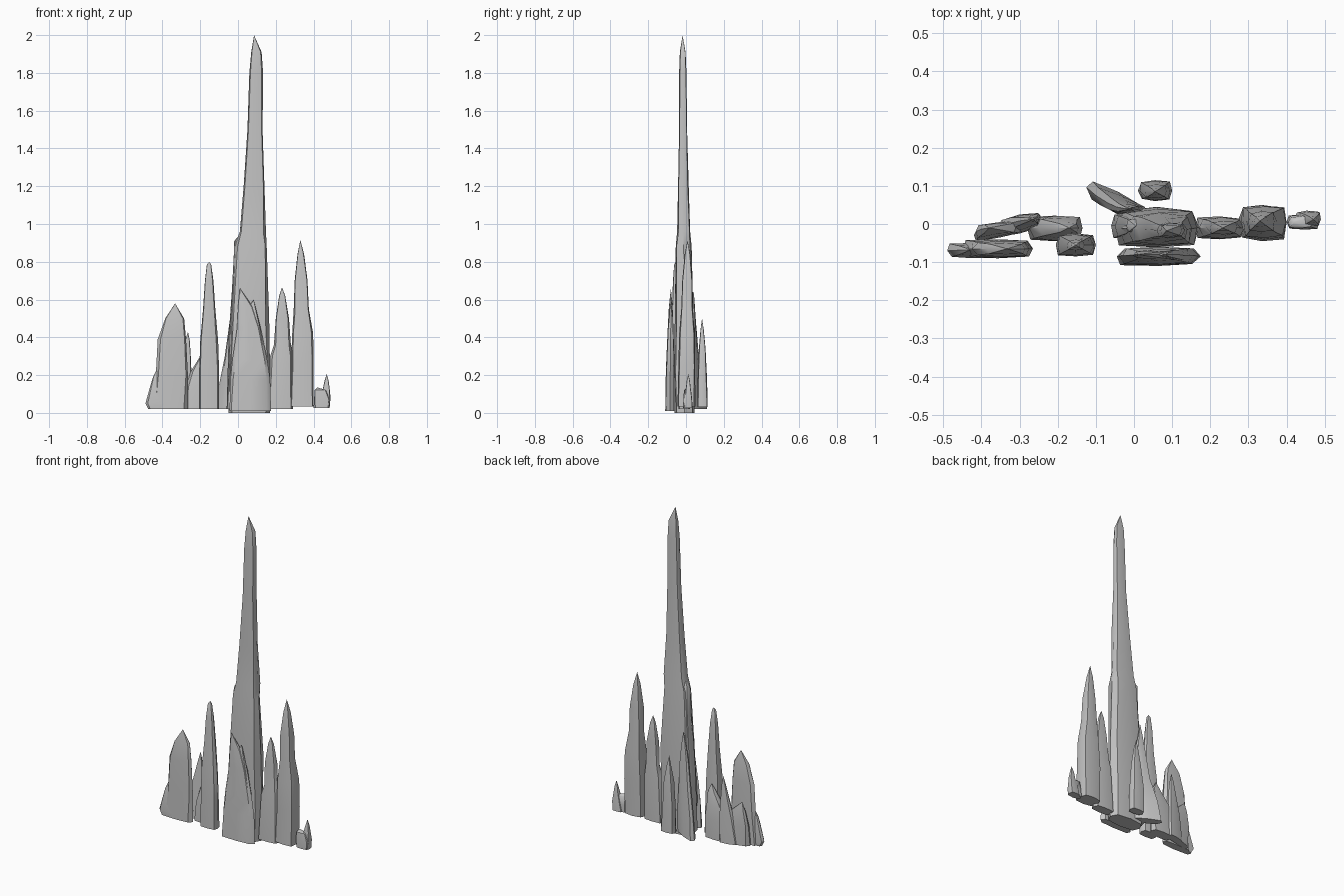
import bpy
import bmesh
import math
import random

random.seed(4)
UNIT = 0.01  # all part sizes below are in hundredths

default_cube = bpy.data.objects.get("Cube")
if default_cube:
    bpy.data.objects.remove(default_cube, do_unlink=True)

# Single stone colour
stone = bpy.data.materials.new("grey stone")
stone.use_nodes = True
stone_colour = (0.55, 0.55, 0.55, 1.0)
stone.diffuse_color = stone_colour
shader = stone.node_tree.nodes["Principled BSDF"]
shader.inputs["Base Color"].default_value = stone_colour
shader.inputs["Roughness"].default_value = 0.9

SIDES = 8


def spire(name, front, back, tip, rings, slope=0.0):
    """Tapered rock: rings are (height, left edge, right edge), tip is (x, y, z).
    front and back bound the foot in y; slope slants the foot across x."""
    bm = bmesh.new()
    foot_height, foot_left, foot_right = rings[0]
    foot_middle = (foot_left + foot_right) / 2
    widest = max(right - left for _, left, right in rings)
    loops = []
    for height, left, right in rings:
        rise = (height - foot_height) / (tip[2] - foot_height)
        middle, half = (left + right) / 2, (right - left) / 2
        depth = (back - front) / 2 * (2 * half / widest) ** 0.9
        centre = (front + back) / 2 * (1 - rise) + tip[1] * rise
        loop = []
        for k in range(SIDES):
            angle = math.tau * k / SIDES
            # diagonal corners are pushed out unevenly for a hewn look
            bulge = random.uniform(1.08, 1.3) if k % 2 else 1.0
            x = middle + half * math.cos(angle) * bulge
            y = centre + depth * math.sin(angle) * bulge
            y += slope * (x - foot_middle) * (1 - rise)
            loop.append(bm.verts.new((x * UNIT, y * UNIT, height * UNIT)))
        loops.append(loop)
    # skin between neighbouring rings
    for lower, upper in zip(loops, loops[1:]):
        for k in range(SIDES):
            n = (k + 1) % SIDES
            bm.faces.new((lower[k], lower[n], upper[n], upper[k]))
    # pointed top and flat underside
    peak = bm.verts.new([value * UNIT for value in tip])
    for k in range(SIDES):
        bm.faces.new((loops[-1][k], loops[-1][(k + 1) % SIDES], peak))
    bm.faces.new(list(reversed(loops[0])))
    bmesh.ops.recalc_face_normals(bm, faces=bm.faces[:])

    mesh = bpy.data.meshes.new(name)
    bm.to_mesh(mesh)
    bm.free()
    mesh.materials.append(stone)
    rock = bpy.data.objects.new(name, mesh)
    bpy.context.collection.objects.link(rock)
    bpy.ops.object.select_all(action="DESELECT")
    rock.select_set(True)
    bpy.context.view_layer.objects.active = rock
    bpy.ops.object.shade_smooth_by_angle(angle=math.radians(40))
    return rock


# Tall central spire with a broken shoulder on its right
spire("main_spire", front=-6, back=4.5, tip=(8.5, -1.8, 200), rings=[
    (0, -5, 17), (20, -5, 17), (50, -4, 16.5), (88, -2, 15.2), (96, 1, 14.8),
    (120, 3, 14), (150, 5, 13), (180, 6, 13.3), (191, 7, 12.5)])
spire("main_shoulder", front=-4, back=3, tip=(0.5, -0.5, 94), rings=[
    (2, -6, 6), (40, -5, 6), (75, -2.5, 5), (91, -2, 4)])

# Twin-peaked slab in front of it
spire("front_slab", front=-11, back=-6, tip=(1, -8, 66), rings=[
    (1, -4.5, 17.5), (18, -4, 17), (28, -3, 15.5), (45, -0.5, 12),
    (56, 0, 8)])
spire("front_slab_second_peak", front=-10, back=-6, tip=(8.3, -8, 60), rings=[
    (2, 0, 15), (30, 1, 14.5), (45, 3, 12), (55, 5, 9.5)])

# Two spires behind the main one
spire("back_slanted_spire", front=2.5, back=8.5, tip=(-1, 4, 65), slope=-0.5, rings=[
    (2, -12.5, 4), (15, -10, 4), (30, -7, 3), (48, -4.5, 1.5), (59, -2.5, 0)])
spire("back_small_spire", front=6, back=11.5, tip=(5.5, 8.5, 50), rings=[
    (3, 1, 10), (18, 1.5, 9.5), (34, 3, 8.5), (44, 4.5, 7)])

# Spires on the model's left
spire("left_inner_spire", front=-4, back=2, tip=(23.3, -1, 66.5), rings=[
    (2, 16, 29), (30, 17, 29), (36, 19, 28), (50, 20, 27), (62, 21.8, 25)])
spire("left_tall_spire", front=-4.5, back=5, tip=(33, 0.8, 91.5), rings=[
    (3.5, 27, 40), (25, 28, 40), (42, 28.7, 39.8), (55, 29.5, 37.5),
    (70, 30, 36.8), (84, 31.5, 35)])
spire("left_stump", front=-1.5, back=2.5, tip=(42, 0.5, 13.5), rings=[
    (2.5, 40, 48.5), (7, 40.3, 48.5), (12, 40.5, 47)])
spire("left_stump_spike", front=-1, back=3.5, tip=(47, 1.2, 20.5), rings=[
    (2.5, 42, 48.5), (8, 43.5, 49), (13, 45, 48.5), (17, 45.8, 48)])

# Spires on the model's right
spire("right_inner_spire", front=-8.5, back=-2.5, tip=(-15.2, -5.5, 80), rings=[
    (2, -20.5, -10), (22, -20.5, -10), (38, -20, -10.5), (55, -18.5, -12),
    (70, -17.5, -13), (78.5, -16.5, -14.2)])
spire("right_low_rock", front=-4.5, back=2.2, tip=(-17, -1, 35), rings=[
    (2, -28, -13.5), (14, -27.5, -13.5), (22, -25, -14), (30, -20, -14.5)])
spire("right_outer_spire", front=-9, back=-4, tip=(-33.3, -6.5, 58), rings=[
    (2, -45, -26.5), (20, -43.5, -26.5), (39, -42.5, -27.5), (50, -38.5, -28.5)])
spire("right_outer_foot", front=-9, back=-5, tip=(-43, -6.8, 23), rings=[
    (2, -47.5, -36), (5, -49, -36), (14, -46.5, -38), (19, -45, -40)])
spire("right_back_spire", front=-2.5, back=2.5, tip=(-26.5, 1.2, 43), slope=0.2, rings=[
    (2, -36, -24), (18, -33, -24.5), (30, -30, -25), (38, -28, -25.5)])
spire("right_back_shoulder", front=-3.5, back=0.5, tip=(-38, -1, 29), slope=0.2, rings=[
    (2, -42, -28), (14, -41.5, -29), (23, -40, -31)])
